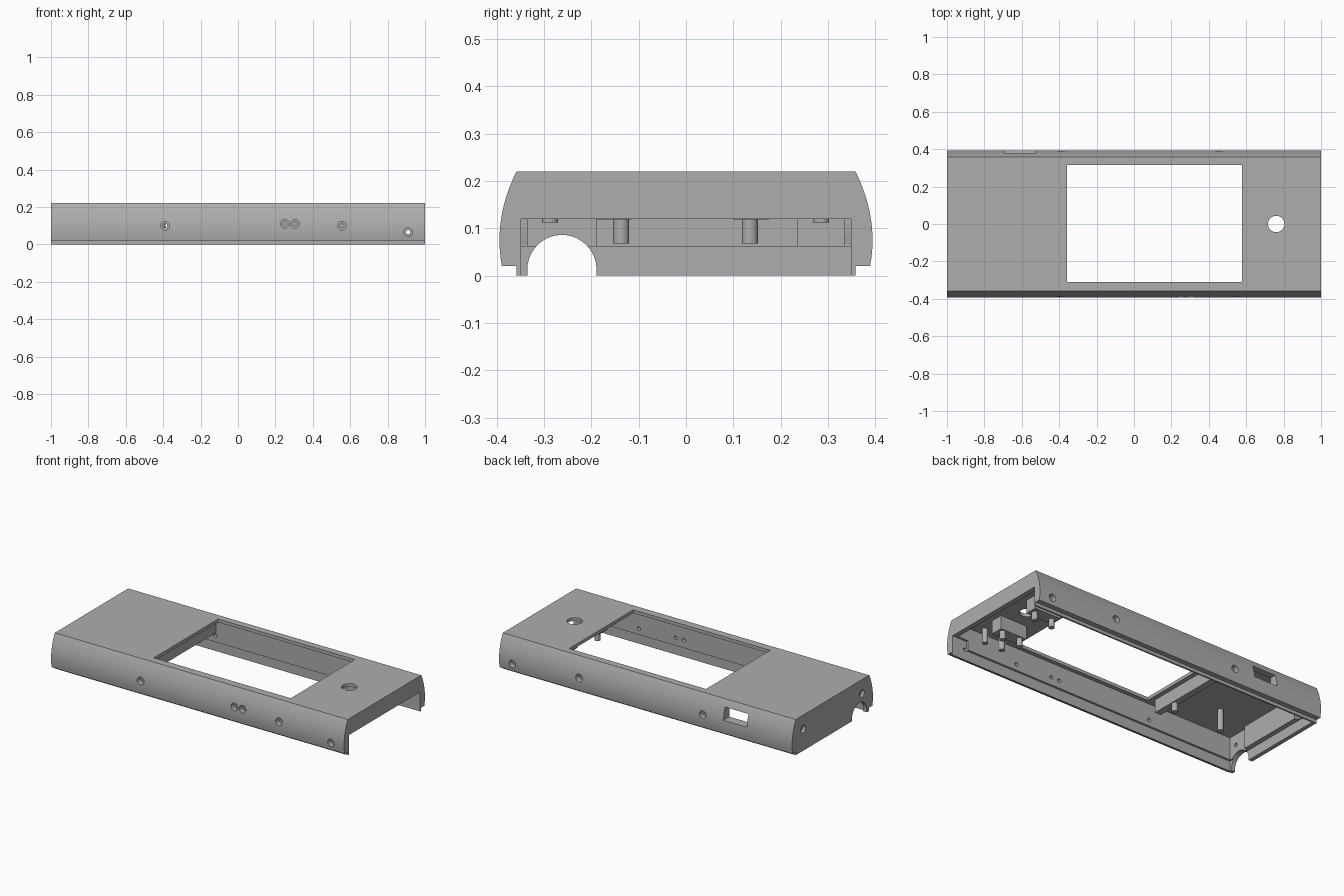
import bpy, bmesh, math
from mathutils import Vector, Matrix

if "Cube" in bpy.data.objects:
    bpy.data.objects.remove(bpy.data.objects["Cube"])

grey = bpy.data.materials.new("plain grey")
grey.use_nodes = True
colour = (0.42, 0.42, 0.42, 1)
grey.diffuse_color = colour
grey.node_tree.nodes["Principled BSDF"].inputs["Base Color"].default_value = colour


def finish(bm, name):
    bmesh.ops.recalc_face_normals(bm, faces=bm.faces)
    mesh = bpy.data.meshes.new(name)
    bm.to_mesh(mesh)
    bm.free()
    mesh.materials.append(grey)
    obj = bpy.data.objects.new(name, mesh)
    bpy.context.collection.objects.link(obj)
    return obj


def box(name, x, y, z):
    bm = bmesh.new()
    lo, hi = Vector((x[0], y[0], z[0])), Vector((x[1], y[1], z[1]))
    bmesh.ops.create_cube(bm, size=1, matrix=Matrix.Translation((lo + hi) / 2)
                          @ Matrix.Diagonal((*(hi - lo), 1)))
    return finish(bm, name)


def rod(name, start, end, radius, sides=24):
    start, end = Vector(start), Vector(end)
    turn = (end - start).to_track_quat("Z", "Y").to_matrix().to_4x4()
    bm = bmesh.new()
    bmesh.ops.create_cone(bm, cap_ends=True, segments=sides, radius1=radius, radius2=radius,
                          depth=(end - start).length,
                          matrix=Matrix.Translation((start + end) / 2) @ turn)
    return finish(bm, name)


def activate(obj):
    bpy.ops.object.select_all(action="DESELECT")
    obj.select_set(True)
    bpy.context.view_layer.objects.active = obj


def cut(target, cutter):
    cutter.hide_render = True
    activate(target)
    mod = target.modifiers.new("cut", "BOOLEAN")
    mod.operation, mod.solver, mod.object = "DIFFERENCE", "EXACT", cutter
    bpy.ops.object.modifier_apply(modifier=mod.name)
    bpy.data.objects.remove(cutter)


# Shell: bowed side profile with a stepped lip, extruded lengthwise
STEPS = 12
side = [(0.358, 0), (0.358, 0.02)]
for i in range(STEPS + 1):
    z = 0.02 + 0.2 * i / STEPS
    side.append((0.394 - 1.71 * (z - 0.075) ** 2, z))
profile = side + [(-y, z) for y, z in reversed(side)]
bm = bmesh.new()
face = bm.faces.new([bm.verts.new((-1, y, z)) for y, z in profile])
ext = bmesh.ops.extrude_face_region(bm, geom=[face])
bmesh.ops.translate(bm, vec=(2, 0, 0),
                    verts=[v for v in ext["geom"] if isinstance(v, bmesh.types.BMVert)])
shell = finish(bm, "shell")

# Hollow interior, lower rebate and open end
cut(shell, box("cavity", (-0.965, 0.97), (-0.335, 0.335), (-0.1, 0.2)))
cut(shell, box("rebate", (-0.975, 0.98), (-0.348, 0.348), (-0.1, 0.062)))
cut(shell, box("end_opening", (0.9, 1.1), (-0.348, 0.348), (-0.1, 0.12)))

# Screen window, round top hole, socket and cable arch
cut(shell, box("window", (-0.357, 0.577), (-0.31, 0.315), (0.1, 0.3)))
cut(shell, rod("top_hole", (0.76, 0, 0.15), (0.76, 0, 0.3), 0.044, 40))
cut(shell, box("socket", (-0.69, -0.53), (0.3, 0.5), (0.103, 0.178)))
cut(shell, rod("cable_arch", (-1.1, -0.262, 0.013), (-0.9, -0.262, 0.013), 0.073, 40))
cut(shell, box("cable_slot", (-1.1, -0.9), (-0.335, -0.189), (-0.1, 0.013)))

# Counterbored screw holes in both long sides and the closed end
holes = [(-1, -0.39, 0.1), (-1, 0.25, 0.11), (-1, 0.305, 0.11), (-1, 0.555, 0.1),
         (-1, 0.91, 0.065), (1, -0.39, 0.1), (1, 0.455, 0.1), (1, 0.91, 0.065)]
for s, x, z in holes:
    cut(shell, rod("screw_hole", (x, s * 0.3, z), (x, s * 0.5, z), 0.011))
    cut(shell, rod("screw_head", (x, s * 0.362, z), (x, s * 0.5, z), 0.023))
for y in (-0.287, 0.287):
    cut(shell, rod("end_hole", (-1.1, y, 0.135), (-0.9, y, 0.135), 0.011))
    cut(shell, rod("end_head", (-1.1, y, 0.135), (-0.982, y, 0.135), 0.023))

# Inner ribs and blocks hanging from the top panel
parts = [shell,
         box("window_rib", (-0.425, -0.385), (-0.28, 0.337), (0.12, 0.205)),
         box("end_block", (-0.97, -0.945), (-0.19, 0.235), (0.062, 0.201))]
for y in (-0.145, 0.145):
    parts.append(box("post_pad", (0.67, 0.85), (y - 0.045, y + 0.03), (0.118, 0.201)))

# Mounting posts and short pegs
for x, y in [(-0.73, -0.137), (-0.405, -0.137), (0.7, -0.137), (0.82, -0.137),
             (0.7, 0.135), (0.82, 0.135)]:
    parts.append(rod("mounting_post", (x, y, 0.068), (x, y, 0.201), 0.017))
for x in (0.7, 0.82):
    for y in (-0.287, 0.285):
        parts.append(rod("short_peg", (x, y, 0.112), (x, y, 0.201), 0.017))

for obj in parts:
    activate(obj)
    bpy.ops.object.shade_smooth_by_angle(angle=math.radians(25))
